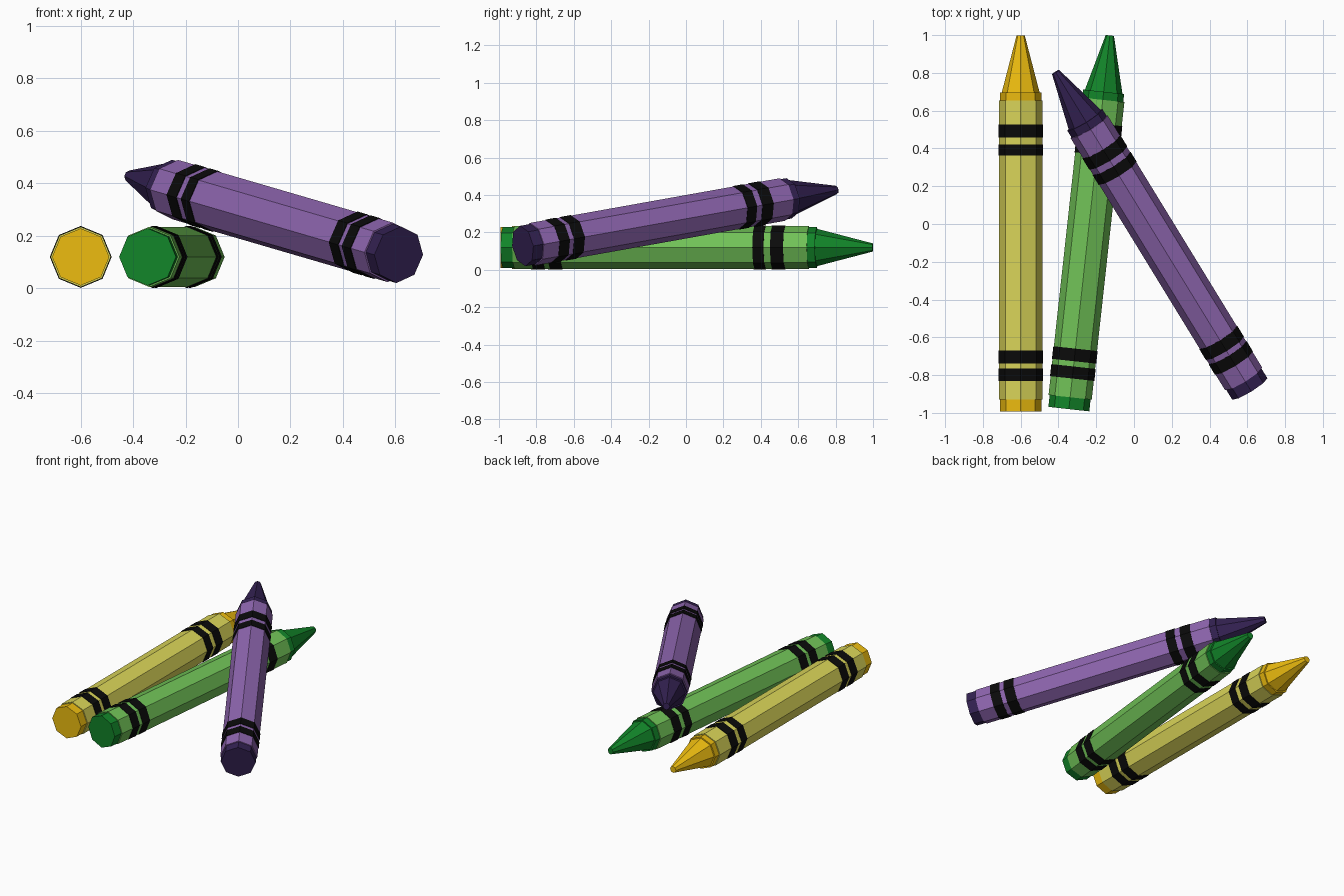
import bpy, bmesh, math
from mathutils import Vector, Matrix

if "Cube" in bpy.data.objects:
    bpy.data.objects.remove(bpy.data.objects["Cube"])

SIDES = 8


def material(name, srgb):
    mat = bpy.data.materials.new(name)
    mat.diffuse_color = [((c + 0.055) / 1.055) ** 2.4 if c > 0.04 else c / 12.92
                         for c in srgb] + [1.0]
    mat.use_nodes = True
    mat.node_tree.nodes["Principled BSDF"].inputs["Base Color"].default_value = mat.diffuse_color
    return mat


def lathe(name, profiles, mat, matrix):
    """Octagonal turned parts from (distance along axis, radius) profiles."""
    bm = bmesh.new()
    for profile in profiles:
        rings = []
        for d, r in profile:
            rings.append([bm.verts.new((r * math.cos(a), d, r * math.sin(a)))
                          for a in (2 * math.pi * i / SIDES for i in range(SIDES))])
        for a, b in zip(rings, rings[1:]):
            for i in range(SIDES):
                j = (i + 1) % SIDES
                bm.faces.new((a[i], a[j], b[j], b[i]))
        bm.faces.new(rings[0])
        bm.faces.new(rings[-1])
    bmesh.ops.recalc_face_normals(bm, faces=bm.faces[:])
    mesh = bpy.data.meshes.new(name)
    bm.to_mesh(mesh)
    bm.free()
    mesh.materials.append(mat)
    obj = bpy.data.objects.new(name, mesh)
    obj.matrix_world = matrix
    bpy.context.collection.objects.link(obj)


black = material("band_black", (0.04, 0.04, 0.04))


def crayon(color, tail, tip, wax_rgb, paper_rgb):
    # local y runs from the tail to the tip, local z stays as upright as possible
    tail, tip = Vector(tail), Vector(tip)
    y = (tip - tail).normalized()
    x = y.cross(Vector((0, 0, 1))).normalized()
    z = x.cross(y)
    m = Matrix((x, y, z)).transposed().to_4x4()
    m.translation = tail
    # wax stick with stepped conical point
    lathe(color + "_wax", [[(0, 0.109), (1.69, 0.109), (1.69, 0.1), (1.99, 0.022)]],
          material(color + "_wax", wax_rgb), m)
    # paper wrapper
    lathe(color + "_wrapper", [[(0.063, 0.115), (1.647, 0.115)]],
          material(color + "_paper", paper_rgb), m)
    # two pairs of printed bands
    lathe(color + "_bands",
          [[(a, 0.118), (b, 0.118)] for a, b in
           ((0.163, 0.227), (0.255, 0.322), (1.355, 1.415), (1.45, 1.52))], black, m)


crayon("yellow", (-0.6, -0.993, 0.119), (-0.6, 1.0, 0.119),
       (0.93, 0.74, 0.06), (0.86, 0.84, 0.35))
crayon("green", (-0.345, -0.98, 0.119), (-0.128, 0.997, 0.119),
       (0.07, 0.52, 0.16), (0.44, 0.76, 0.34))
crayon("purple", (0.613, -0.873, 0.127), (-0.415, 0.804, 0.427),
       (0.20, 0.13, 0.32), (0.56, 0.40, 0.69))
